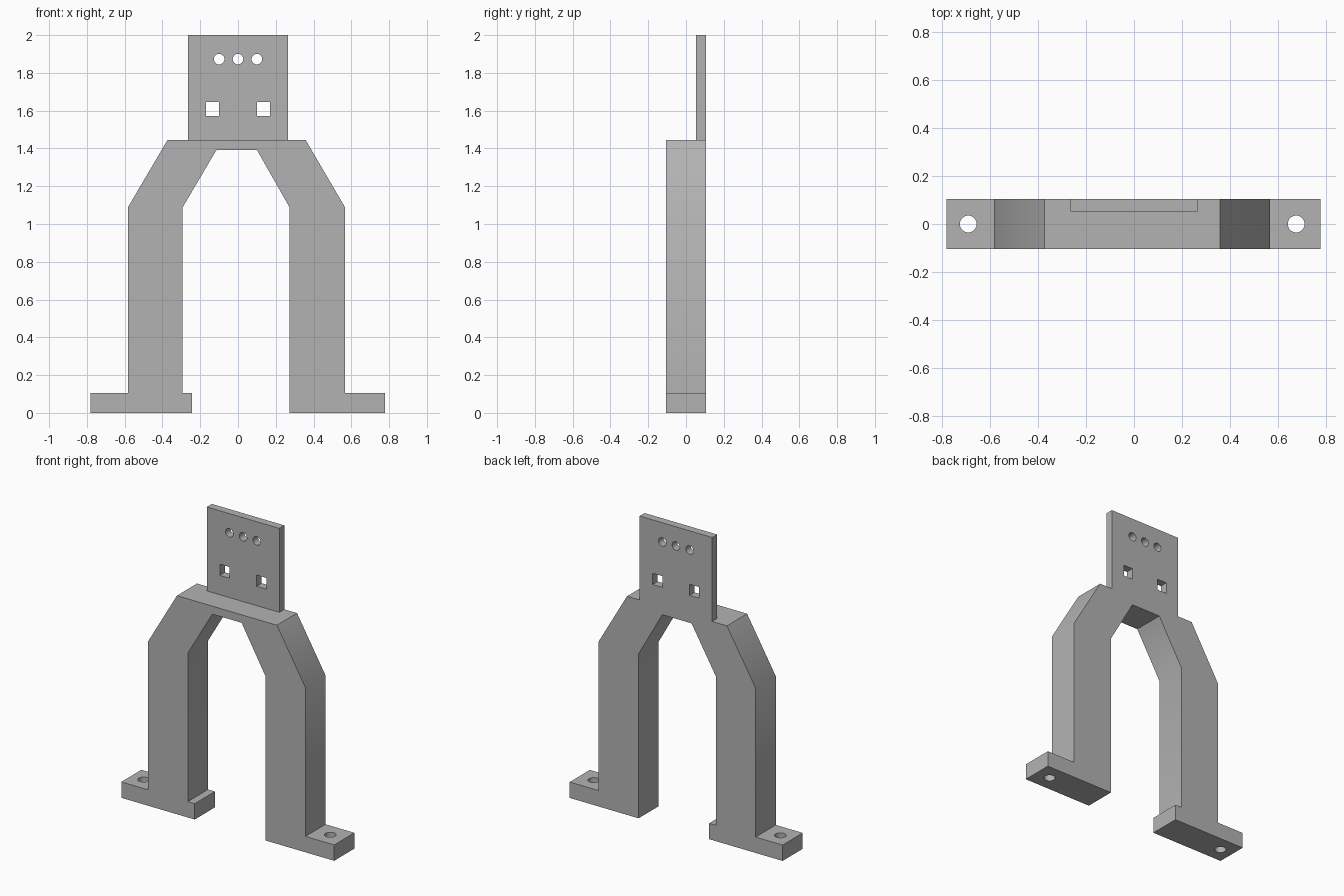
import bpy, bmesh, math
from mathutils import Matrix

cube = bpy.data.objects.get("Cube")
if cube:
    bpy.data.objects.remove(cube, do_unlink=True)

grey = bpy.data.materials.new("plain_grey")
grey.use_nodes = True
colour = (0.45, 0.45, 0.45, 1)
grey.diffuse_color = colour
grey.node_tree.nodes["Principled BSDF"].inputs["Base Color"].default_value = colour

DEPTH = 0.105          # half depth of the frame
PLATE_FRONT = 0.053    # front face of the head plate


def make_object(name, bm):
    bmesh.ops.recalc_face_normals(bm, faces=bm.faces)
    mesh = bpy.data.meshes.new(name)
    bm.to_mesh(mesh)
    bm.free()
    mesh.materials.append(grey)
    obj = bpy.data.objects.new(name, mesh)
    bpy.context.collection.objects.link(obj)
    return obj


def extrude_profile(name, points, y0, y1):
    """Extrude an (x, z) outline from y0 to y1."""
    bm = bmesh.new()
    face = bm.faces.new([bm.verts.new((x, y0, z)) for x, z in points])
    new = bmesh.ops.extrude_face_region(bm, geom=[face])["geom"]
    verts = [v for v in new if isinstance(v, bmesh.types.BMVert)]
    bmesh.ops.translate(bm, verts=verts, vec=(0, y1 - y0, 0))
    return make_object(name, bm)


def add_cylinder(bm, centre, radius, along_y=False):
    turn = Matrix.Rotation(math.pi / 2, 4, "X") if along_y else Matrix()
    bmesh.ops.create_cone(bm, cap_ends=True, segments=32, radius1=radius,
                          radius2=radius, depth=0.4,
                          matrix=Matrix.Translation(centre) @ turn)


def cut(obj, bm):
    """Subtract the shapes in bm from obj."""
    cutter = make_object(obj.name + "_cutter", bm)
    cutter.hide_render = True
    mod = obj.modifiers.new("holes", "BOOLEAN")
    mod.operation = "DIFFERENCE"
    mod.solver = "EXACT"
    mod.object = cutter
    bpy.ops.object.select_all(action="DESELECT")
    obj.select_set(True)
    bpy.context.view_layer.objects.active = obj
    bpy.ops.object.modifier_apply(modifier=mod.name)
    bpy.data.objects.remove(cutter, do_unlink=True)
    bpy.ops.object.shade_smooth_by_angle(angle=math.radians(35))


# Arched frame with two legs and feet
outline = [
    (-0.78, 0), (-0.243, 0), (-0.243, 0.105), (-0.293, 0.105),
    (-0.293, 1.088), (-0.114, 1.392), (0.1, 1.392), (0.273, 1.088),
    (0.273, 0), (0.777, 0), (0.777, 0.105), (0.567, 0.105),
    (0.567, 1.088), (0.358, 1.445), (-0.373, 1.445), (-0.583, 1.088),
    (-0.583, 0.105), (-0.78, 0.105),
]
frame = extrude_profile("arched_frame", outline, -DEPTH, DEPTH)

# Screw holes in the feet
holes = bmesh.new()
for x in (-0.69, 0.675):
    add_cylinder(holes, (x, 0, 0.05), 0.035)
cut(frame, holes)

# Head plate, flush with the back of the frame
w = 0.265
plate = extrude_profile("head_plate", [(-w, 1.445), (w, 1.445), (w, 2), (-w, 2)],
                        PLATE_FRONT, DEPTH)

# Row of round holes and a pair of square holes
holes = bmesh.new()
for x in (-0.1, 0, 0.1):
    add_cylinder(holes, (x, 0.08, 1.873), 0.028, along_y=True)
for side in (-1, 1):
    bmesh.ops.create_cube(holes, size=1,
                          matrix=Matrix.Translation((side * 0.135, 0.08, 1.61))
                          @ Matrix.Diagonal((0.07, 0.4, 0.074, 1)))
cut(plate, holes)
